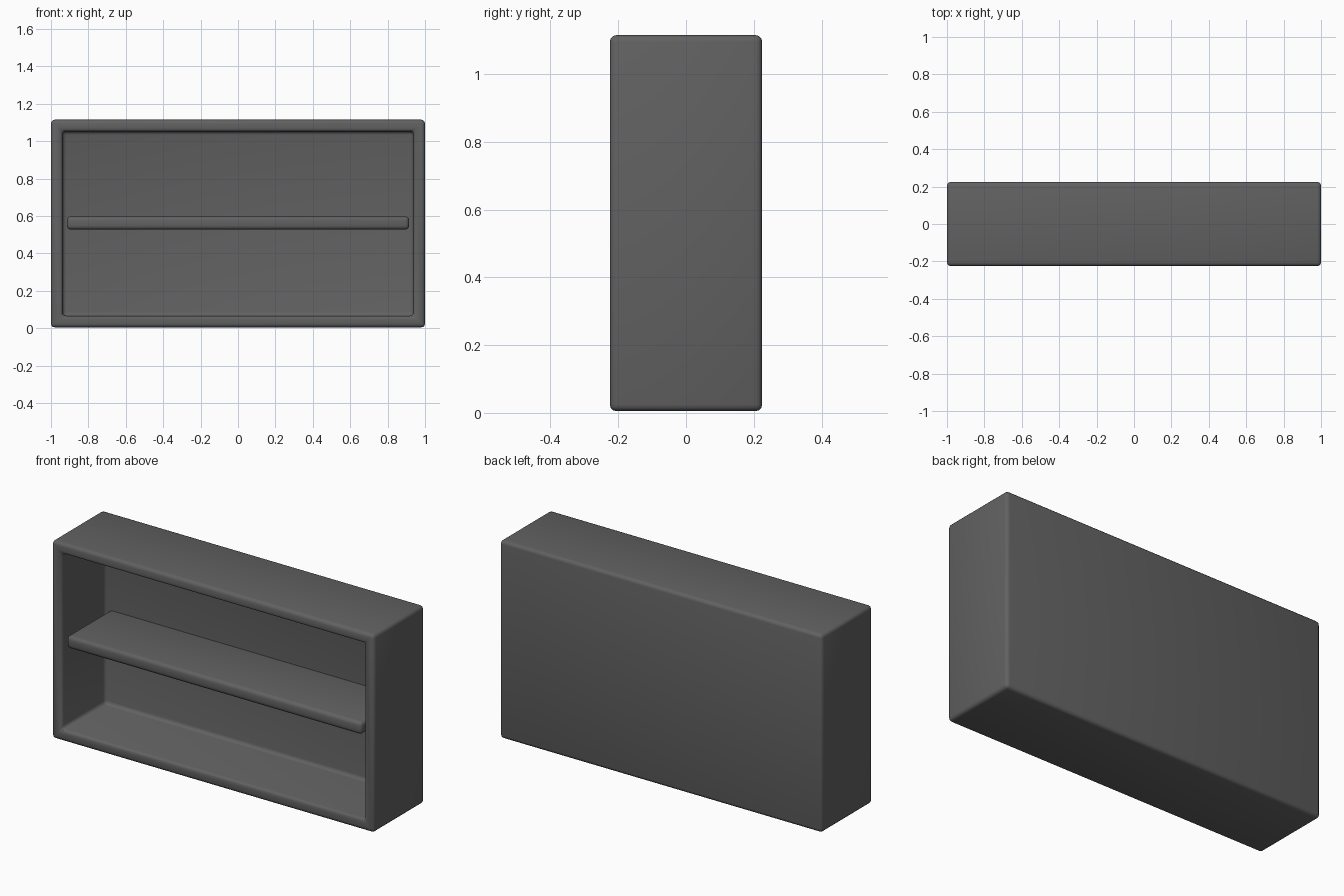
import bpy, bmesh, math
from mathutils import Matrix, Vector

default = bpy.data.objects.get("Cube")
if default:
    bpy.data.objects.remove(default, do_unlink=True)

WIDTH, DEPTH, HEIGHT = 2.0, 0.45, 1.11
BASE = 0.005
RIM = 0.0875

grey = bpy.data.materials.new("dark grey")
grey.use_nodes = True
colour = (0.12, 0.12, 0.12, 1)
grey.diffuse_color = colour
grey.node_tree.nodes["Principled BSDF"].inputs["Base Color"].default_value = colour


def box(size, centre):
    bm = bmesh.new()
    bmesh.ops.create_cube(bm, size=1, matrix=Matrix.Translation(centre) @ Matrix.Diagonal((*size, 1)))
    bm.normal_update()
    return bm


def finish(bm, name, radius):
    mesh = bpy.data.meshes.new(name)
    bm.to_mesh(mesh)
    bm.free()
    obj = bpy.data.objects.new(name, mesh)
    bpy.context.collection.objects.link(obj)
    mesh.materials.append(grey)
    bevel = obj.modifiers.new("rounded edges", "BEVEL")
    bevel.width = radius
    bevel.segments = 3
    bpy.ops.object.select_all(action="DESELECT")
    obj.select_set(True)
    bpy.context.view_layer.objects.active = obj
    bpy.ops.object.modifier_apply(modifier=bevel.name)
    bpy.ops.object.shade_smooth_by_angle(angle=math.radians(35))
    return obj


# Cabinet: inset the front face, then push it back to hollow out the body
bm = box((WIDTH, DEPTH, HEIGHT), (0, 0, BASE + HEIGHT / 2))
front = min(bm.faces, key=lambda f: f.calc_center_median().y)
bmesh.ops.inset_region(bm, faces=[front], thickness=RIM)
pushed = bmesh.ops.extrude_face_region(bm, geom=[front])
verts = [v for v in pushed["geom"] if isinstance(v, bmesh.types.BMVert)]
bmesh.ops.translate(bm, verts=verts, vec=Vector((0, 0.39, 0)))
if front.is_valid:
    bmesh.ops.delete(bm, geom=[front], context="FACES_ONLY")
bmesh.ops.recalc_face_normals(bm, faces=bm.faces)
finish(bm, "cabinet_body", 0.02)

# Shelf: its ends and back are buried in the body
finish(box((1.83, 0.42, 0.07), (0, -0.005, 0.563)), "shelf", 0.02)
